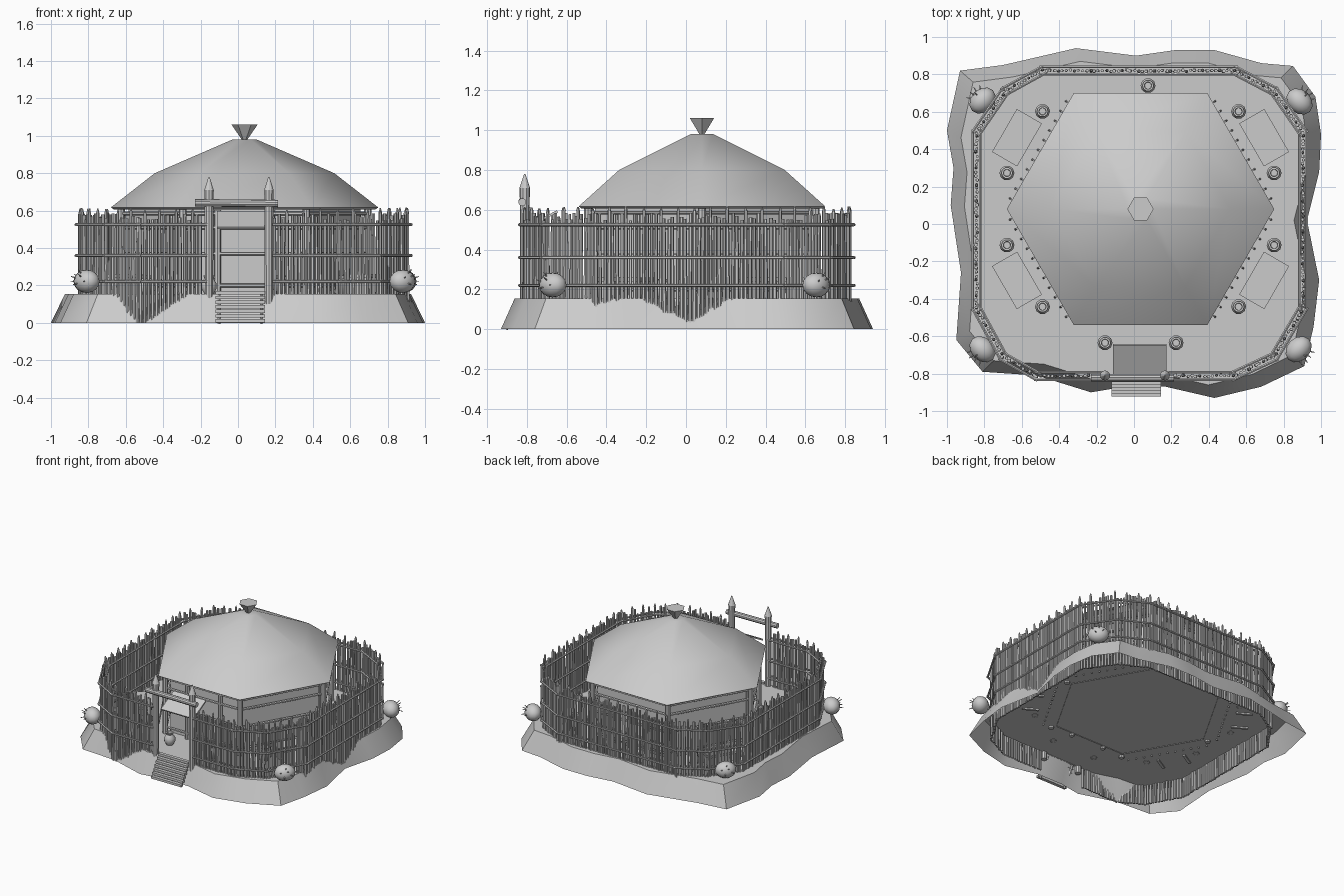
import bpy, bmesh, math, random
from mathutils import Vector, Matrix

if "Cube" in bpy.data.objects:
    bpy.data.objects.remove(bpy.data.objects["Cube"])

random.seed(4)
CX, CY, GROUND = 0.035, 0.08, 0.155   # hut centre and mound top


def finish(name, bm, angle=None):
    me = bpy.data.meshes.new(name)
    bm.to_mesh(me)
    bm.free()
    ob = bpy.data.objects.new(name, me)
    bpy.context.collection.objects.link(ob)
    if angle:
        bpy.ops.object.select_all(action='DESELECT')
        ob.select_set(True)
        bpy.context.view_layer.objects.active = ob
        bpy.ops.object.shade_smooth_by_angle(angle=math.radians(angle))
    return ob


def rod(bm, a, b, r1, r2=None, seg=6):
    a, b = Vector(a), Vector(b)
    d = b - a
    m = Matrix.Translation((a + b) / 2) @ d.to_track_quat('Z', 'Y').to_matrix().to_4x4()
    bmesh.ops.create_cone(bm, cap_ends=True, segments=seg, radius1=r1,
                          radius2=r1 if r2 is None else r2, depth=d.length, matrix=m)


def box(bm, size, m):
    bmesh.ops.create_cube(bm, size=1, matrix=m @ Matrix.Diagonal((*size, 1)))


def lathe(bm, profile, seg, centre, z0=0, start=0):
    rings = [[bm.verts.new((centre[0] + r * math.cos(start + 2 * math.pi * i / seg),
                            centre[1] + r * math.sin(start + 2 * math.pi * i / seg), z0 + z))
              for i in range(seg)] for r, z in profile]
    for lo, hi in zip(rings, rings[1:]):
        for i in range(seg):
            j = (i + 1) % seg
            bm.faces.new((lo[i], lo[j], hi[j], hi[i]))
    return rings


def side(k):
    """Frame for hut side k: local x runs along the wall, -y points outward."""
    return Matrix.Translation((CX, CY, 0)) @ Matrix.Rotation(k * math.pi / 3, 4, 'Z')


# mound: open shell with an irregular outline
outline = [(-.93, .82), (-.70, .85), (-.31, .94), (.01, .90), (.22, .93), (.43, .93), (.68, .86),
           (.85, .845), (.97, .68), (1, .48), (.99, .28), (.925, .02), (.99, -.3), (.96, -.55),
           (.91, -.76), (.68, -.87), (.43, -.93), (.17, -.87), (-.05, -.87), (-.23, -.90),
           (-.52, -.81), (-.81, -.79), (-.95, -.62), (-.925, -.26), (-.98, .1), (-.965, .3), (-1, .5)]
outline.reverse()
bm = bmesh.new()
low = [bm.verts.new((x, y, 0)) for x, y in outline]
top = [bm.verts.new((x * .925, y * .925, GROUND)) for x, y in outline]
for i in range(len(low)):
    j = (i + 1) % len(low)
    bm.faces.new((low[i], low[j], top[j], top[i]))
bm.faces.new(top)
finish("mound", bm, 40)

# palisade: stakes along a chamfered rectangle, open at the gate
path = [(.2, -.812), (.53, -.812), (.75, -.71), (.903, -.45), (.903, .49), (.75, .71), (.54, .82),
        (-.49, .82), (-.69, .71), (-.842, .49), (-.842, -.45), (-.70, -.71), (-.52, -.812), (-.18, -.812)]
stakes, rails = bmesh.new(), bmesh.new()
n = 0
for p, q in zip(path, path[1:]):
    p, q = Vector((*p, 0)), Vector((*q, 0))
    d = (q - p).normalized()
    out = Vector((d.y, -d.x, 0))
    count = round((q - p).length / .0215)
    for i in range(count):
        n += 1
        c = p.lerp(q, i / count) + out * random.uniform(-.004, .004)
        lean = d * random.uniform(-.006, .006)
        tall = n % 4 == 0
        h = random.uniform(.6, .617) if tall else random.uniform(.545, .585)
        r = random.uniform(.0085, .011)
        rod(stakes, c, c + lean + Vector((0, 0, h - .02 * tall)), r, r * .9)
        if tall:
            rod(stakes, c + lean + Vector((0, 0, h - .02)), c + lean + Vector((0, 0, h)), r * .9, r * .4)
    for z in (.22, .36, .525):
        for s in (-.02, .02):
            o = out * s + Vector((0, 0, z))
            rod(rails, p + o - d * .015, q + o + d * .015, .008)
finish("palisade_stakes", stakes)
finish("palisade_rails", rails)

# gate: two pointed posts and a cross beam
bm = bmesh.new()
for x in (-.155, .165):
    rod(bm, (x, -.81, .1), (x, -.81, .66), .023, .025, 10)
    rod(bm, (x, -.81, .66), (x, -.81, .71), .025, .027, 10)
    rod(bm, (x, -.81, .71), (x, -.81, .78), .027, .003, 10)
finish("gate_posts", bm, 30)
bm = bmesh.new()
rod(bm, (-.23, -.822, .642), (.215, -.822, .638), .02, seg=10)
finish("gate_beam", bm, 30)

# gate steps
bm = bmesh.new()
for i in range(7):
    t = i / 6
    box(bm, (.265, .026, .018), Matrix.Translation((.0125, -.908 + .09 * t, .012 + .148 * t)))
for x in (-.1, .125):
    rod(bm, (x, -.905, .0), (x, -.81, .15), .01)
finish("gate_steps", bm)

# hut roof: six-sided, two slopes with a turned-in eave
bm = bmesh.new()
rings = lathe(bm, [(.6, .605), (.7, .607), (.715, .617), (.48, .80), (.065, .98)], 6, (CX, CY))
bm.faces.new(rings[-1])
finish("hut_roof", bm, 70)

# roof finial: upside-down cone
bm = bmesh.new()
rod(bm, (CX, CY, .97), (CX, CY, 1.06), .008, .07)
bmesh.ops.rotate(bm, cent=(CX, CY, 0), matrix=Matrix.Rotation(math.pi / 2, 3, 'Z'),
                 verts=bm.verts) if abs(max(v.co.x for v in bm.verts) - CX - .07) > .004 else None
finish("roof_finial", bm)

# hut wall
bm = bmesh.new()
lathe(bm, [(.62, GROUND - .005), (.62, .62)], 6, (CX, CY))
finish("hut_wall", bm)

# hut corner posts, wall rails, and a row of pegs around the wall
posts, beams, pegs = bmesh.new(), bmesh.new(), bmesh.new()
for k in range(6):
    a = k * math.pi / 3
    x, y = CX + .66 * math.cos(a), CY + .66 * math.sin(a)
    rod(posts, (x, y, .14), (x, y, .615), .02, seg=8)
    m = side(k)
    for z in (.2, .37, .51, .585):
        rod(beams, m @ Vector((-.33, -.565, z)), m @ Vector((.33, -.565, z)), .01)
    if k % 3:
        for i in range(11):
            px = -.3 + .06 * i
            rod(pegs, m @ Vector((px, -.635, .145)), m @ Vector((px, -.625, .2)), .006)
finish("hut_corner_posts", posts, 30)
finish("hut_wall_rails", beams)
finish("wall_pegs", pegs)

# door frame and sloped awning
bm = bmesh.new()
for x in (-.11, .18):
    rod(bm, (x, -.48, .14), (x, -.48, .6), .018, seg=8)
finish("door_posts", bm, 30)
bm = bmesh.new()
box(bm, (.285, .18, .012), Matrix.Translation((.03, -.725, .55)) @ Matrix.Rotation(math.radians(28), 4, 'X'))
finish("door_awning", bm)

# benches and pots along the diagonal sides, pots beside the door and at the back
benches, pots = bmesh.new(), bmesh.new()
pot = [(.022, 0), (.04, .03), (.04, .06), (.024, .085), (.03, .1), (.02, .1), (.018, .08)]


def add_pot(p):
    r = lathe(pots, pot, 10, p, GROUND - .003)
    pots.faces.new(r[-1])


for k in (0, 1, 2, 4, 5):
    m = side(k)
    for s in (-1, 1):
        add_pot(m @ Vector((s * .19, -.715, 0)))
    if k:
        box(benches, (.265, .155, .02), m @ Matrix.Translation((0, -.763, .25)))
        for s in (-.1, .1):
            box(benches, (.02, .12, .1), m @ Matrix.Translation((s, -.763, .195)))
add_pot((.075, .74))
finish("benches", benches)
finish("pots", pots, 50)

# spiked bundles hung on the four palisade corners
balls, spikes = bmesh.new(), bmesh.new()
for x, y, sx, sy in ((-.81, .66, -1, 1), (.885, .655, 1, 1), (-.81, -.67, -1, -1), (.88, -.67, 1, -1)):
    a = math.atan2(sy, sx)
    m = Matrix.Translation((x, y, .222)) @ Matrix.Rotation(a, 4, 'Z')
    bmesh.ops.create_uvsphere(balls, u_segments=12, v_segments=8, radius=1,
                              matrix=m @ Matrix.Diagonal((.062, .078, .062, 1)))
    for t, e in ((-.6, .3), (-.2, -.2), (.2, .45), (.6, 0), (.0, .8)):
        d = Vector((math.cos(t) * math.cos(e), math.sin(t) * math.cos(e), math.sin(e)))
        rod(spikes, m @ (d * .045), m @ (d * .088), .005, .002, 5)
finish("corner_bundles", balls, 60)
finish("bundle_spikes", spikes)
